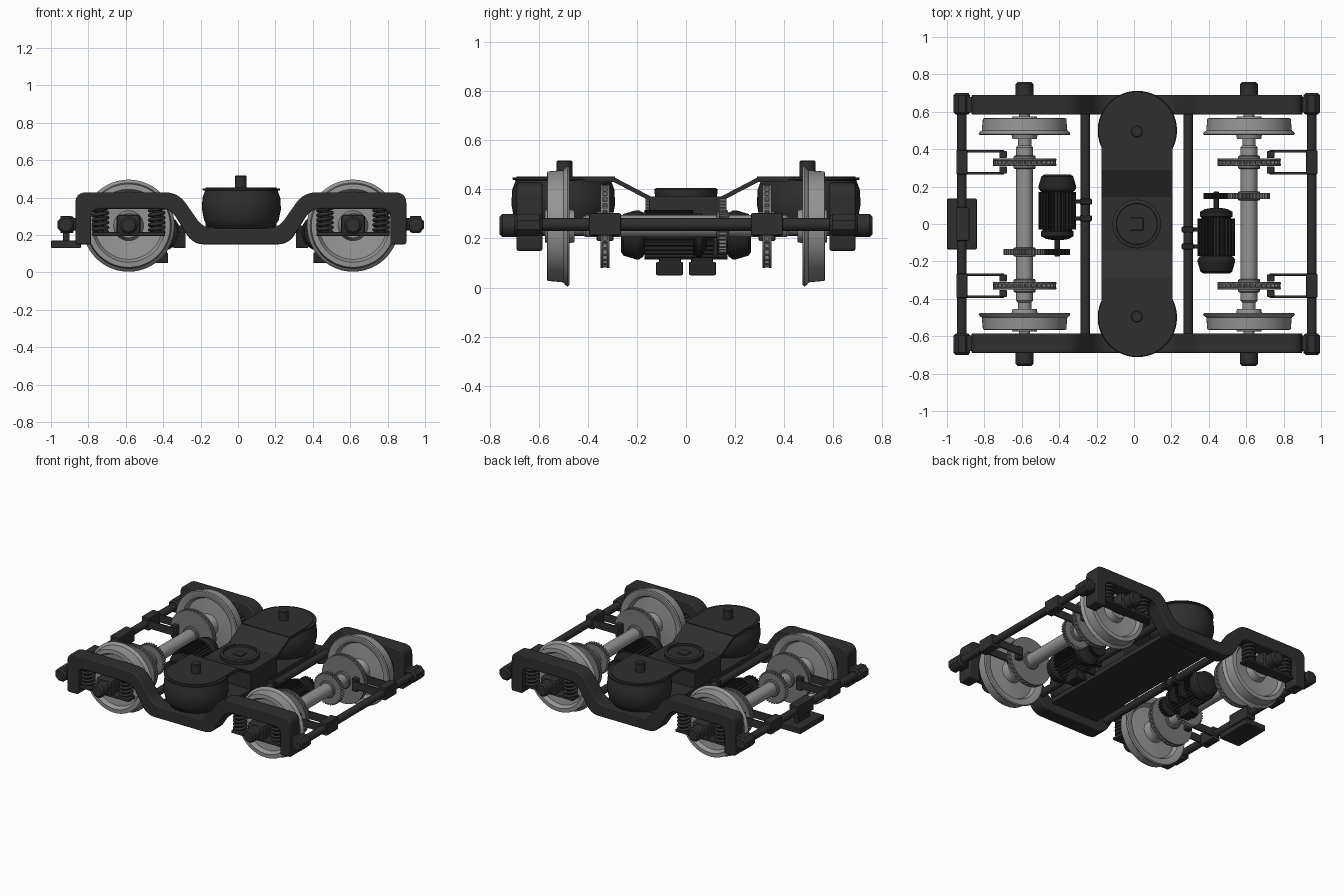
import bpy, bmesh, math
from mathutils import Vector, Matrix

if "Cube" in bpy.data.objects:
    bpy.data.objects.remove(bpy.data.objects["Cube"])

CX = 0.015          # middle between the axles
AXLE, AZ = 0.6, 0.25
MZ = 0.215          # motor shaft height


def material(name, v):
    m = bpy.data.materials.new(name)
    m.use_nodes = True
    m.diffuse_color = (v, v, v, 1)
    m.node_tree.nodes["Principled BSDF"].inputs["Base Color"].default_value = (v, v, v, 1)
    return m


DARK = material("charcoal frame paint", 0.028)
BLACK = material("black motor paint", 0.018)
STEEL = material("wheel steel", 0.30)
DISC = material("brake disc grey", 0.19)


def finish(name, bm, mat, bevel=0.0, smooth=True):
    bmesh.ops.recalc_face_normals(bm, faces=bm.faces)
    me = bpy.data.meshes.new(name)
    bm.to_mesh(me)
    bm.free()
    me.materials.append(mat)
    ob = bpy.data.objects.new(name, me)
    bpy.context.collection.objects.link(ob)
    if bevel:
        mod = ob.modifiers.new("bevel", "BEVEL")
        mod.width, mod.segments, mod.limit_method = bevel, 2, "ANGLE"
    if smooth:
        bpy.ops.object.select_all(action="DESELECT")
        ob.select_set(True)
        bpy.context.view_layer.objects.active = ob
        bpy.ops.object.shade_smooth_by_angle(angle=math.radians(35))
    return ob


def box(name, x, y, z, mat=DARK, bevel=0.006):
    """Box from (low, high) pairs in either order."""
    bm = bmesh.new()
    bmesh.ops.create_cube(bm, size=1)
    for v in bm.verts:
        v.co = [(a + b) / 2 + c * abs(b - a) for (a, b), c in zip((x, y, z), v.co)]
    return finish(name, bm, mat, bevel, False)


def lathe(name, profile, centre, axis, mat=DARK, seg=40):
    """Turn (radius, distance) points about the y or z axis."""
    bm = bmesh.new()
    rings = []
    for r, d in profile:
        ring = []
        for i in range(seg):
            a = 2 * math.pi * (i + 0.5) / seg
            u, w = r * math.cos(a), r * math.sin(a)
            co = Vector((u, d, w) if axis == "y" else (u, w, d))
            ring.append(bm.verts.new(co + Vector(centre)))
        rings.append(ring)
    for a, b in zip(rings, rings[1:]):
        for i in range(seg):
            j = (i + 1) % seg
            bm.faces.new((a[i], a[j], b[j], b[i]))
    bm.faces.new(rings[0])
    bm.faces.new(rings[-1])
    return finish(name, bm, mat)


def rod(name, r, lo, hi, centre, axis="y", mat=DARK, seg=24, ch=0.005):
    lo, hi = min(lo, hi), max(lo, hi)
    return lathe(name, [(r - ch, lo), (r, lo + ch), (r, hi - ch), (r - ch, hi)], centre, axis, mat, seg)


def prism(name, pts, lo, hi, plane, mat=DARK, bevel=0.0):
    """Extrude an outline: plane 'xz' along y, 'yz' along x, 'xy' along z."""
    place = {"xz": lambda p, d: (p[0], d, p[1]), "yz": lambda p, d: (d, p[0], p[1]),
             "xy": lambda p, d: (p[0], p[1], d)}[plane]
    bm = bmesh.new()
    f = bm.faces.new([bm.verts.new(place(p, lo)) for p in pts])
    new = bmesh.ops.extrude_face_region(bm, geom=[f])["geom"]
    move = Vector(place((0, 0), hi - lo))
    bmesh.ops.translate(bm, verts=[g for g in new if isinstance(g, bmesh.types.BMVert)], vec=move)
    return finish(name, bm, mat, bevel)


def fillet(corners, n=6):
    """Round each (x, z, radius) corner with a short curve."""
    out = []
    for i, (x, z, r) in enumerate(corners):
        p = Vector((x, z))
        a = p + (Vector(corners[i - 1][:2]) - p).normalized() * r
        b = p + (Vector(corners[(i + 1) % len(corners)][:2]) - p).normalized() * r
        for k in range(n + 1):
            t = k / n
            out.append(a * (1 - t) ** 2 + p * 2 * t * (1 - t) + b * t * t)
    return out


def gear(name, r, teeth, y, centre, mat, width=0.03):
    pts = []
    for i in range(teeth * 4):
        a = 2 * math.pi * i / (teeth * 4)
        q = r if i % 4 < 2 else r * 0.91
        pts.append((centre[0] + q * math.cos(a), centre[1] + q * math.sin(a)))
    return prism(name, pts, y - width / 2, y + width / 2, "xz", mat)


def spring(name, x, y, lo, hi, r=0.038, turns=5):
    cu = bpy.data.curves.new(name, "CURVE")
    cu.dimensions, cu.bevel_depth, cu.bevel_resolution = "3D", 0.010, 1
    n = turns * 16
    sp = cu.splines.new("POLY")
    sp.points.add(n)
    for i, p in enumerate(sp.points):
        a = 2 * math.pi * i / 16
        p.co = (x + r * math.cos(a), y + r * math.sin(a), lo + (hi - lo) * i / n, 1)
    cu.materials.append(DARK)
    ob = bpy.data.objects.new(name, cu)
    bpy.context.collection.objects.link(ob)
    bpy.ops.object.select_all(action="DESELECT")
    ob.select_set(True)
    bpy.context.view_layer.objects.active = ob
    bpy.ops.object.convert(target="MESH")


# Side frames: dropped middle with an arch over each axle box
half = [(0.20, 0.235, 0.06), (0.335, 0.428, 0.07), (0.885, 0.428, 0.06), (0.885, 0.15, 0.015),
        (0.80, 0.15, 0.01), (0.80, 0.34, 0.05), (0.375, 0.34, 0.05), (0.255, 0.15, 0.06)]
outline = fillet([(CX + x, z, r) for x, z, r in half] + [(CX - x, z, r) for x, z, r in reversed(half)])
for e, side in ((-1, "right"), (1, "left")):
    prism(side + "_side_frame", outline, *sorted((e * 0.585, e * 0.69)), "xz", DARK, 0.007)

    # Air spring with locating pin
    lathe(side + "_air_spring", [(0.14, 0.225), (0.175, 0.24), (0.20, 0.28), (0.212, 0.34), (0.208, 0.40),
          (0.195, 0.435), (0.195, 0.437), (0.208, 0.44), (0.208, 0.448)], (CX + 0.003, e * 0.5, 0), "z", DARK, 56)
    rod(side + "_bolster_pin", 0.032, 0.44, 0.518, (CX, e * 0.495, 0), "z")

    # Bolster arm: rounded end pad and thin sloping plate
    pad = [(CX + 0.19 * math.cos(a), e * (0.50 + 0.19 * math.sin(a)))
           for a in [math.pi * i / 20 for i in range(21)]]
    prism(side + "_bolster_pad", pad + [(CX - 0.19, e * 0.29), (CX + 0.19, e * 0.29)], 0.43, 0.453, "xy")
    ramp = [(0.30, 0.453), (0.145, 0.372), (0.145, 0.352), (0.30, 0.433)]
    prism(side + "_bolster_ramp", [(e * y, z) for y, z in ramp], CX - 0.19, CX + 0.19, "yz")

# Bolster centre, pivot plate and spring plank
box("bolster_centre", (CX - 0.19, CX + 0.19), (-0.15, 0.15), (0.24, 0.372))
lathe("pivot_plate", [(0.125, 0.36), (0.13, 0.40), (0.122, 0.405), (0.11, 0.405), (0.108, 0.393)],
      (CX, 0, 0), "z", DARK, 48)
box("pivot_socket", (CX - 0.035, CX + 0.035), (-0.035, 0.035), (0.38, 0.40))
box("spring_plank", (CX - 0.19, CX + 0.19), (-0.6, 0.6), (0.21, 0.245))

for s, end in ((-1, "rear"), (1, "lead")):
    ax = CX + s * AXLE

    # Wheelset
    lathe(end + "_axle", [(0.03, -0.7), (0.03, -0.575), (0.036, -0.57), (0.036, -0.42), (0.045, -0.41),
          (0.045, 0.41), (0.036, 0.42), (0.036, 0.57), (0.03, 0.575), (0.03, 0.7)], (ax, 0, AZ), "y", STEEL, 32)
    for e, side in ((-1, "right"), (1, "left")):
        tag = end + "_" + side
        wheel = [(0.03, 0.455), (0.065, 0.455), (0.075, 0.505), (0.18, 0.515), (0.195, 0.485), (0.225, 0.475),
                 (0.24, 0.475), (0.246, 0.482), (0.24, 0.492), (0.229, 0.50), (0.223, 0.565), (0.195, 0.567),
                 (0.18, 0.54), (0.08, 0.53), (0.065, 0.575), (0.03, 0.575)]
        lathe(tag + "_wheel", [(r, e * y) for r, y in wheel], (ax, 0, AZ), "y", STEEL, 64)

        # Axle box, cap, spring seats and coil springs
        box(tag + "_axle_box", (ax - 0.065, ax + 0.065), (e * 0.585, e * 0.685), (0.195, 0.31), DARK, 0.02)
        box(tag + "_spring_seat", (ax - 0.195, ax + 0.195), (e * 0.60, e * 0.68), (0.195, 0.215))
        rod(tag + "_axle_cap", 0.048, e * 0.67, e * 0.76, (ax, 0, 0.253), ch=0.012)
        for k in (-1, 1):
            spring(tag + "_coil_spring", ax + k * 0.15, e * 0.64, 0.215, 0.345)
            rod(tag + "_spring_guide", 0.02, 0.21, 0.345, (ax + k * 0.15, e * 0.64, 0), "z")

        # Ventilated brake disc
        y = e * 0.33
        for k in (-1, 1):
            rod(tag + "_brake_disc_face", 0.17, y + k * 0.008, y + k * 0.019, (ax, 0, AZ), "y", DISC, 48, 0.001)
        gear(tag + "_brake_disc_vanes", 0.168, 32, y, (ax, AZ), DISC, 0.018)
        rod(tag + "_brake_disc_hub", 0.06, y - 0.035, y + 0.035, (ax, 0, AZ), "y", DISC)

        # Brake caliper: sleeve on the end bar, two arms and pads
        def out(a, b):
            return (CX + s * a, CX + s * b)
        box(tag + "_caliper_sleeve", out(0.905, 0.965), (e * 0.265, e * 0.395), (0.213, 0.303))
        for k in (-1, 1):
            ya = y + k * 0.059
            box(tag + "_caliper_arm", out(0.71, 0.92), (ya - 0.006, ya + 0.006), (0.23, 0.285), DARK, 0.002)
            box(tag + "_brake_pad", out(0.695, 0.735), (y + k * 0.023, ya), (0.21, 0.30), DARK, 0.003)

        # End bar mounting
        rod(tag + "_end_bar_cap", 0.048, e * 0.585, e * 0.70, (CX + s * 0.935, 0, 0.255), "y", DARK, 8, 0.012)
        box(tag + "_end_bar_bracket", out(0.86, 0.935), (e * 0.595, e * 0.68), (0.225, 0.29))

    # Cross members
    rod(end + "_end_bar", 0.026, -0.69, 0.69, (CX + s * 0.935, 0, 0.257))
    rod(end + "_cross_tube", 0.026, -0.6, 0.6, (CX + s * 0.275, 0, 0.25))

    # Traction motor: turned body, cooling fins, terminal box
    mx = CX + s * 0.425
    body = [(0.03, 0.085), (0.06, 0.08), (0.088, 0.065), (0.088, 0.04), (0.08, 0.035), (0.08, -0.17),
            (0.09, -0.175), (0.10, -0.19), (0.10, -0.205), (0.085, -0.255), (0.07, -0.265)]
    lathe(end + "_motor", [(r, s * y) for r, y in body], (mx, 0, MZ), "y", BLACK)
    bm = bmesh.new()
    for i in range(28):
        m = (Matrix.Translation((mx, -s * 0.07, MZ)) @ Matrix.Rotation(2 * math.pi * i / 28, 4, "Y")
             @ Matrix.Translation((0.088, 0, 0)) @ Matrix.Diagonal((0.026, 0.20, 0.006, 1)))
        bmesh.ops.create_cube(bm, size=1, matrix=m)
    finish(end + "_motor_fins", bm, BLACK, 0, False)
    box(end + "_terminal_neck", (mx - 0.03, mx + 0.03), (-s * 0.02, -s * 0.11), (0.09, 0.15), BLACK)
    box(end + "_terminal_box", (mx - 0.037, mx + 0.037), (-s * 0.012, -s * 0.122), (0.05, 0.105), BLACK)
    rod(end + "_motor_shaft", 0.014, s * 0.07, s * 0.175, (mx, 0, MZ), "y", BLACK)

    # Motor mounting lugs on the cross tube
    for y in (0.03, 0.12):
        box(end + "_motor_lug", (CX + s * 0.24, CX + s * 0.305), (-s * (y - 0.016), -s * (y + 0.016)), (0.21, 0.285), BLACK)
        box(end + "_motor_foot", (CX + s * 0.295, CX + s * 0.36), (-s * (y - 0.01), -s * (y + 0.01)), (0.13, 0.25), BLACK, 0.003)

    # Reduction gears
    gear(end + "_axle_gear", 0.113, 36, s * 0.15, (ax, AZ), DISC)
    rod(end + "_gear_hub", 0.06, s * 0.125, s * 0.175, (ax, 0, AZ), "y", DISC)
    gear(end + "_pinion", 0.068, 20, s * 0.15, (mx, MZ), BLACK)

# Coupling shelf on the rear end bar
box("coupling_shelf", (-1.0, -0.84), (-0.135, 0.135), (0.13, 0.17))
box("coupling_clamp", (-0.95, -0.88), (-0.09, 0.09), (0.21, 0.30))
box("coupling_web", (-0.935, -0.90), (-0.07, 0.07), (0.16, 0.23))
